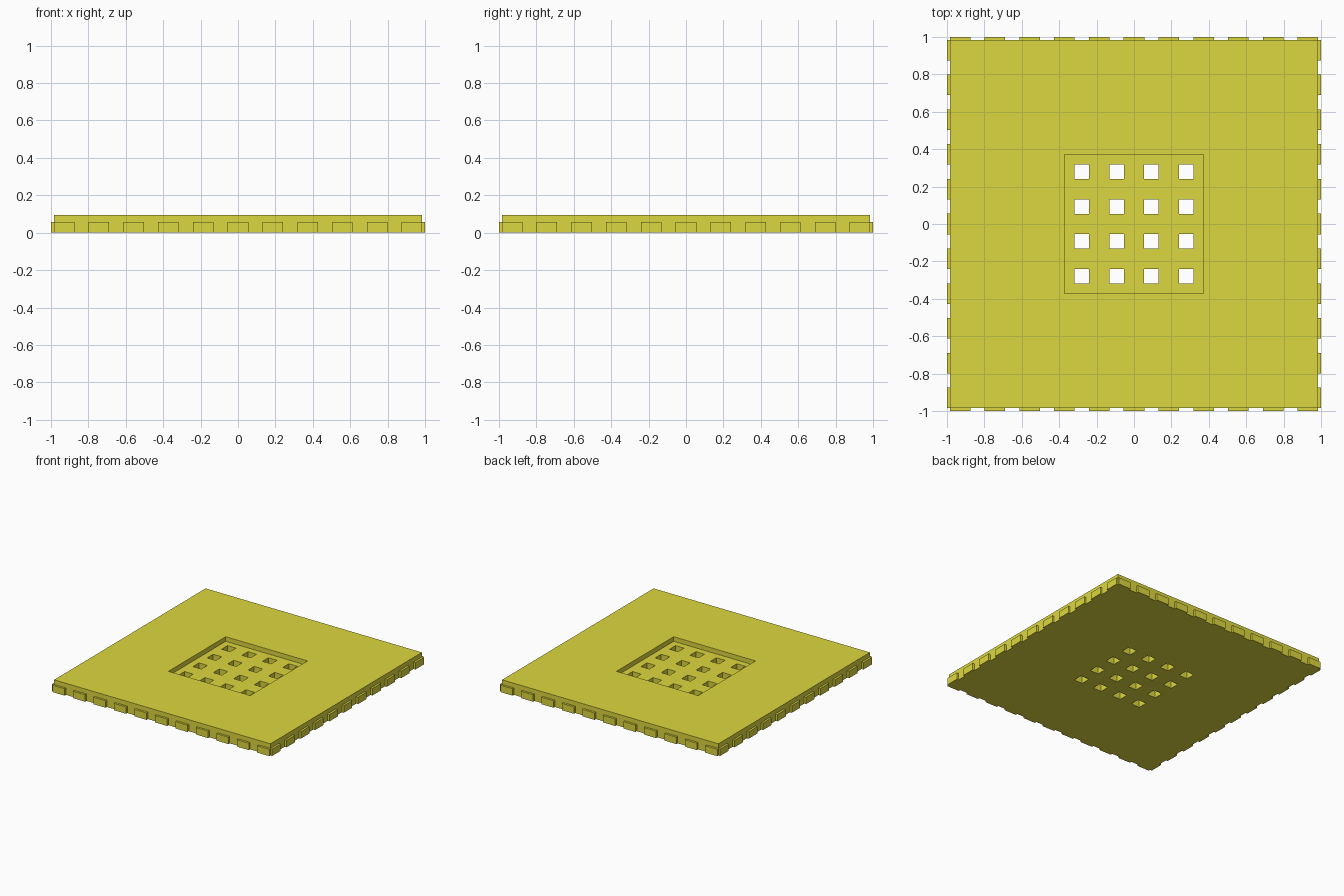
import bpy, bmesh
from mathutils import Matrix
from math import pi

if "Cube" in bpy.data.objects:
    bpy.data.objects.remove(bpy.data.objects["Cube"])

HALF, TOP = 0.983, 0.095        # slab half width and height
FLOOR, POCKET = 0.057, 0.372    # recess floor height and half width
PITCH, HOLE = 0.186, 0.078      # drain hole spacing and width
TOOTH_W, TOOTH_H, TOOTH_OUT = 0.11, 0.057, 1.0

mat = bpy.data.materials.new("yellow")
mat.diffuse_color = (0.72, 0.68, 0.05, 1)
mat.use_nodes = True
mat.node_tree.nodes["Principled BSDF"].inputs["Base Color"].default_value = mat.diffuse_color


def add_box(bm, lo, hi, rot=None):
    size = [b - a for a, b in zip(lo, hi)]
    mid = [(a + b) / 2 for a, b in zip(lo, hi)]
    m = Matrix.Translation(mid) @ Matrix.Diagonal((*size, 1))
    bmesh.ops.create_cube(bm, size=1, matrix=(rot @ m) if rot else m)


def finish(bm, name):
    me = bpy.data.meshes.new(name)
    bm.to_mesh(me)
    bm.free()
    me.materials.append(mat)
    ob = bpy.data.objects.new(name, me)
    bpy.context.collection.objects.link(ob)
    return ob


# Square slab
bm = bmesh.new()
add_box(bm, (-HALF, -HALF, 0), (HALF, HALF, TOP))
slab = finish(bm, "slab")

# Central recess cutter
bm = bmesh.new()
add_box(bm, (-POCKET, -POCKET, FLOOR), (POCKET, POCKET, 0.3))
recess = finish(bm, "recess_cutter")

# Four by four grid of through holes
bm = bmesh.new()
for i in range(4):
    for j in range(4):
        x, y = (i - 1.5) * PITCH, (j - 1.5) * PITCH
        add_box(bm, (x - HOLE / 2, y - HOLE / 2, -0.1),
                (x + HOLE / 2, y + HOLE / 2, 0.2))
holes = finish(bm, "holes_cutter")

for cutter in (recess, holes):
    cutter.hide_render = True
    cutter.hide_set(True)
    mod = slab.modifiers.new(cutter.name, 'BOOLEAN')
    mod.operation = 'DIFFERENCE'
    mod.solver = 'EXACT'
    mod.object = cutter

# Eleven edge teeth on each side
bm = bmesh.new()
for side in range(4):
    rot = Matrix.Rotation(side * pi / 2, 4, 'Z')
    for k in range(-5, 6):
        x = k * PITCH
        add_box(bm, (x - TOOTH_W / 2, -TOOTH_OUT, 0),
                (x + TOOTH_W / 2, -HALF, TOOTH_H), rot)
finish(bm, "edge_teeth")
